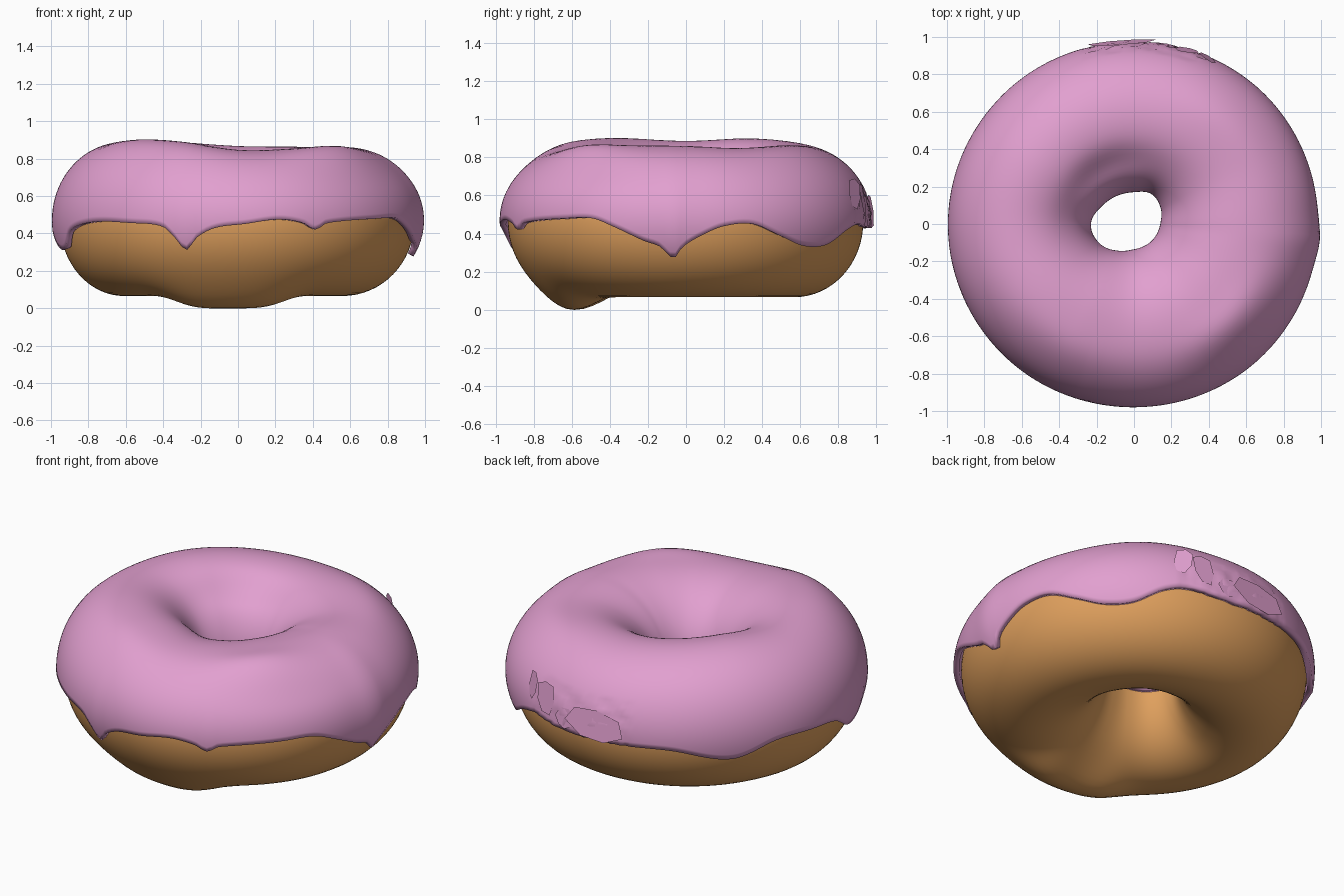
import bpy, bmesh, random
from math import sin, cos, pi, radians, asin, exp
from mathutils import Vector, Matrix

if "Cube" in bpy.data.objects:
    bpy.data.objects.remove(bpy.data.objects["Cube"])

random.seed(4)
SEG = 216          # steps around the ring
MID = 0.47         # height of the widest line


def material(name, rgb):
    m = bpy.data.materials.new(name)
    m.diffuse_color = (*rgb, 1)
    m.use_nodes = True
    m.node_tree.nodes["Principled BSDF"].inputs["Base Color"].default_value = m.diffuse_color
    return m


def around(points, deg):
    """Smooth periodic (cubic) interpolation of (degrees, value) pairs."""
    n = len(points)

    def get(i):
        return points[i % n][0] + 360 * (i // n), points[i % n][1]

    def slope(i):
        (a0, v0), (a1, v1) = get(i - 1), get(i + 1)
        return (v1 - v0) / (a1 - a0)

    d = (deg - points[0][0]) % 360 + points[0][0]
    i = max(k for k in range(n) if points[k][0] <= d)
    (a0, v0), (a1, v1) = get(i), get(i + 1)
    w = a1 - a0
    t = (d - a0) / w
    return ((2 * t**3 - 3 * t**2 + 1) * v0 + (t**3 - 2 * t**2 + t) * w * slope(i)
            + (3 * t**2 - 2 * t**3) * v1 + (t**3 - t**2) * w * slope(i + 1))


def bump(deg, at, width, r=0, r_at=0, r_width=1):
    d = (deg - at + 180) % 360 - 180
    return exp(-(d / width) ** 2 - ((r - r_at) / r_width) ** 2)


HOLE = [(0, .14), (30, .165), (60, .185), (90, .17), (120, .175), (150, .195), (180, .23),
        (210, .21), (240, .165), (270, .135), (315, .13)]
OUTER = [(0, .985), (45, .985), (90, .975), (135, .985), (180, .995), (225, .99), (270, .98), (315, .985)]
TOP = [(0, .86), (28, .848), (60, .862), (90, .867), (145, .90), (180, .887), (215, .90), (240, .885),
       (270, .845), (300, .85), (325, .86)]
# lower rim of the icing, with its drips
RIM = [(6, .40), (12, .44), (21, .45), (31, .385), (40, .335), (50, .34), (60, .42), (68, .45),
       (80, .43), (100, .43), (120, .43), (140, .365), (155, .44), (170, .44), (180, .42),
       (190, .325), (198, .32), (204, .41), (218, .46), (235, .455), (246, .435), (250, .37),
       (253, .31), (257, .38), (263, .43), (272, .45), (283, .475), (291, .455), (295, .42),
       (299, .455), (320, .48), (330, .48), (338, .43), (347, .36), (352, .33), (356, .27), (359, .33)]


def relief(deg, r):
    """Uneven top: bowl behind the hole, raised shoulders at the front and right."""
    return (.04 * bump(deg, 314, 22, r, .75, .12)
            - .02 * bump(deg, 325, 24, r, .92, .07)
            + .02 * bump(deg, 245, 30, r, .76, .14)
            + .015 * bump(deg, 45, 25, r, .76, .12)
            - .04 * bump(deg, 125, 45, r, .33, .08))


def icing_point(deg, phi):
    r_out, r_in, top = around(OUTER, deg), around(HOLE, deg), around(TOP, deg)
    r_out += .012 * bump(deg, 355, 6)
    r = (r_out + r_in) / 2 + (r_out - r_in) / 2 * cos(phi)
    return r, MID + (top - MID) * sin(phi) + relief(deg, r) * max(0, sin(phi))


def dough_point(deg, phi):
    r_out, r_in, top = around(OUTER, deg) - .043, around(HOLE, deg) + .035, around(TOP, deg) - .045
    r = (r_out + r_in) / 2 + (r_out - r_in) / 2 * cos(phi)
    s = sin(phi)
    z = .46 + (top - .46 if s > 0 else .395) * s + relief(deg, r) * max(0, s)
    # lump beneath the front
    d = (deg - 266 + 180) % 360 - 180
    z -= .07 * exp(-(d / 30) ** 4) * bump(0, 0, 1, r, .62, .18) * max(0, -s)
    return r, z


def make(name, grid, closed, mat):
    bm = bmesh.new()
    rows = [[bm.verts.new(p) for p in row] for row in grid]
    m = len(rows[0])
    for i in range(len(rows)):
        a, b = rows[i], rows[(i + 1) % len(rows)]
        for j in range(m if closed else m - 1):
            k = (j + 1) % m
            bm.faces.new((a[j], b[j], b[k], a[k]))
    me = bpy.data.meshes.new(name)
    bm.to_mesh(me)
    bm.free()
    me.materials.append(mat)
    ob = bpy.data.objects.new(name, me)
    bpy.context.collection.objects.link(ob)
    for p in me.polygons:
        p.use_smooth = True
    return ob


def place(deg, r, z):
    a = radians(deg)
    return Vector((r * cos(a), r * sin(a), z))


pink = material("pink_icing", (.76, .35, .63))
brown = material("baked_dough", (.74, .35, .11))

# dough ring
angles = [360 * i / SEG for i in range(SEG)]
make("dough", [[place(d, *dough_point(d, 2 * pi * j / 64)) for j in range(64)] for d in angles], True, brown)

# icing shell, from the dripping rim over the top and into the hole
grid = []
for d in angles:
    top, rim = around(TOP, d), around(RIM, d)
    start = asin((rim - MID) / (top - MID))
    end = pi + .03
    row = []
    for j in range(49):
        r, z = icing_point(d, start + (end - start) * j / 48)
        # crumpled area at the back
        if 66 < d < 106 and z < .66 and r > .7:
            r += random.uniform(-.008, .003)
        row.append(place(d, r, z))
    grid.append(row)
icing = make("icing", grid, False, pink)
shell = icing.modifiers.new("thickness", 'SOLIDIFY')
shell.thickness = .033
shell.offset = -1

# torn flakes of icing at the back
bm = bmesh.new()
for deg, z, w, h, tilt, turn in [(94, .52, .34, .19, -6, 0), (73, .58, .13, .20, 6, 10),
                                 (66, .61, .11, .18, -12, -12), (82, .50, .13, .12, 30, 8)]:
    rot = Matrix.Rotation(radians(deg), 4, 'Z') @ Matrix.Translation((.972, 0, z)) \
        @ Matrix.Rotation(radians(turn), 4, 'Z') @ Matrix.Rotation(radians(tilt), 4, 'X') \
        @ Matrix.Rotation(radians(-8), 4, 'Y')
    ring = bmesh.ops.create_circle(bm, cap_ends=True, segments=7, radius=.5)["verts"]
    for v in ring:
        u = v.co * random.uniform(.85, 1.15)
        v.co = rot @ Vector((0, u.x * w, u.y * h))
me = bpy.data.meshes.new("torn_icing_flakes")
bm.to_mesh(me)
bm.free()
me.materials.append(pink)
bpy.context.collection.objects.link(bpy.data.objects.new("torn_icing_flakes", me))
